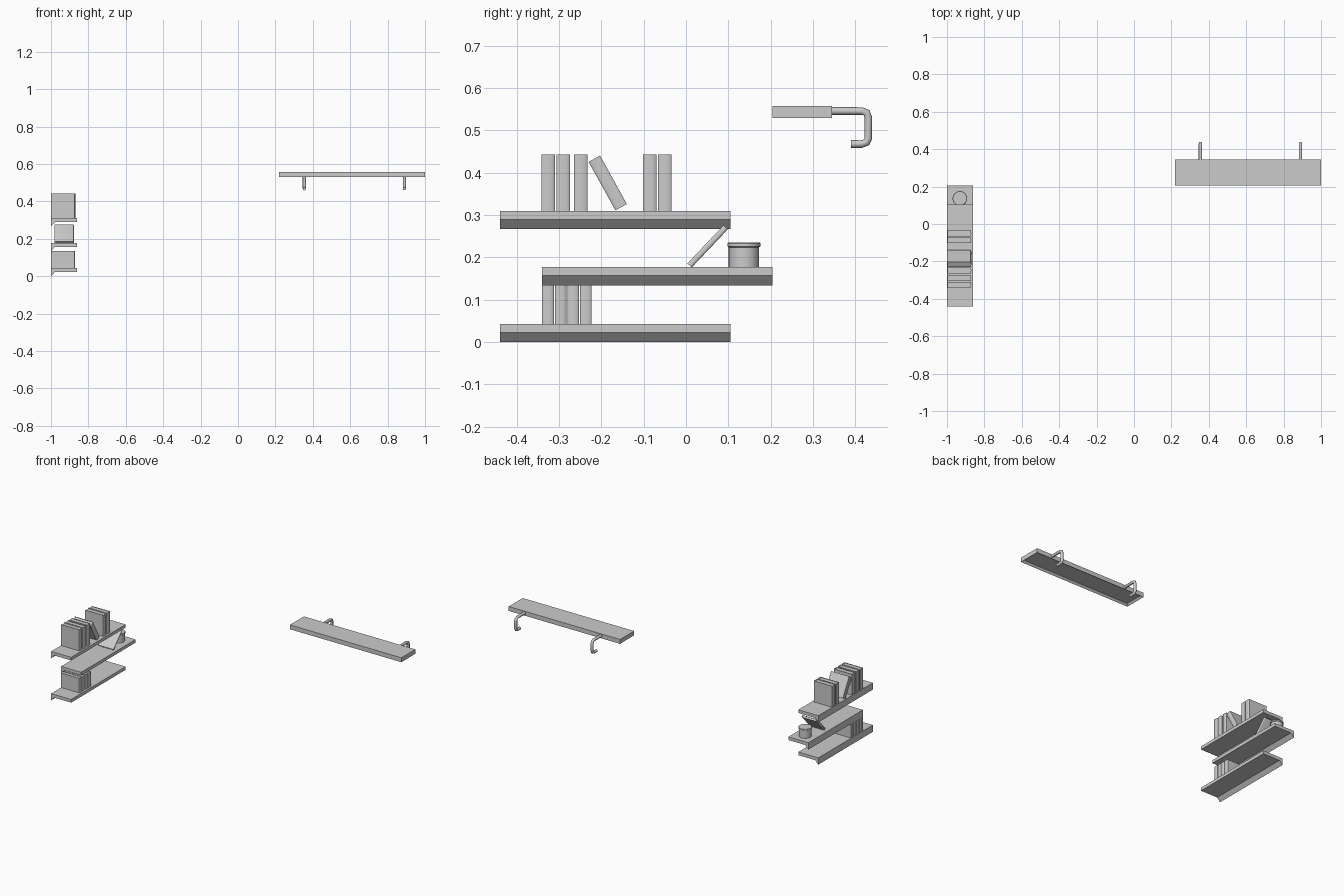
import bpy, bmesh, math
from mathutils import Matrix, Vector

if "Cube" in bpy.data.objects:
    bpy.data.objects.remove(bpy.data.objects["Cube"])


def make(name, bm, smooth=False):
    bmesh.ops.recalc_face_normals(bm, faces=bm.faces)
    me = bpy.data.meshes.new(name)
    bm.to_mesh(me)
    bm.free()
    ob = bpy.data.objects.new(name, me)
    bpy.context.collection.objects.link(ob)
    if smooth:
        bpy.context.view_layer.objects.active = ob
        ob.select_set(True)
        bpy.ops.object.shade_smooth_by_angle(angle=math.radians(40))
        ob.select_set(False)
    return ob


def prism(bm, pts, vec):
    """Extrude a closed polygon along vec."""
    face = bm.faces.new([bm.verts.new(p) for p in pts])
    ext = bmesh.ops.extrude_face_region(bm, geom=[face])
    new = [v for v in ext["geom"] if isinstance(v, bmesh.types.BMVert)]
    bmesh.ops.translate(bm, verts=new, vec=vec)


def box(bm, lo, hi):
    lo, hi = Vector(lo), Vector(hi)
    m = Matrix.Translation((lo + hi) / 2) @ Matrix.Diagonal((*(hi - lo), 1))
    bmesh.ops.create_cube(bm, size=1, matrix=m)


# Picture ledges: plank with a sloped wall cleat beneath
def ledge(name, y0, z0):
    bm = bmesh.new()
    profile = [(-1, 0), (-0.978, 0.023), (-0.86, 0.023), (-0.86, 0.043), (-1, 0.043)]
    prism(bm, [(x, y0, z0 + z) for x, z in profile], (0, 0.545, 0))
    make(name, bm)


ledge("lower_shelf", -0.44, 0.0)
ledge("middle_shelf", -0.34, 0.134)
ledge("upper_shelf", -0.44, 0.267)


# Books: wrapped cover with a rounded spine, pages set slightly inside
def book(name, x0, x1, y, z, thick, height, tilt=0):
    bm = bmesh.new()
    d, t, h, c = (x1 - x0) / 2, thick / 2, height / 2, 0.003
    spine = [(d - 0.004 + 0.004 * math.cos(a), t * math.sin(a))
             for a in (math.radians(k) for k in range(-90, 91, 30))]
    inner = [(d - 0.006, t - c), (-d, t - c), (-d, c - t), (d - 0.006, c - t)]
    outline = [(-d, -t)] + spine + [(-d, t), inner[1], inner[0], inner[3], inner[2]]
    prism(bm, [(px, py, -h) for px, py in outline], (0, 0, height))
    box(bm, (-d + 0.003, c - t, -h + 0.002), (d - 0.006, t - c, h - 0.002))
    m = Matrix.Translation(((x0 + x1) / 2, y, z)) @ Matrix.Rotation(tilt, 4, 'X')
    bmesh.ops.transform(bm, matrix=m, verts=bm.verts)
    make(name, bm, True)


for i, y in enumerate((-0.326, -0.290, -0.249, -0.086, -0.050)):
    book(f"upper_book_{i + 1}", -1, -0.87, y, 0.3765, 0.032, 0.133)
book("upper_leaning_book", -1, -0.87, -0.185, 0.376, 0.031, 0.131, math.radians(29))
for i in range(4):
    book(f"lower_book_{i + 1}", -1, -0.871, -0.326 + 0.0297 * i, 0.089, 0.0275, 0.092)
book("middle_leaning_book", -0.98, -0.877, 0.051, 0.226, 0.014, 0.124, math.radians(-43.5))

# Jar with a wider lid band, lathed
bm = bmesh.new()
jar = [(0, 0.177), (0.036, 0.177), (0.036, 0.224), (0.039, 0.226),
       (0.039, 0.233), (0.037, 0.235), (0, 0.235)]
vs = [bm.verts.new((-0.931 + r, 0.137, z)) for r, z in jar]
es = [bm.edges.new(p) for p in zip(vs, vs[1:])]
bmesh.ops.spin(bm, geom=vs + es, cent=(-0.931, 0.137, 0), axis=(0, 0, 1),
               angle=math.tau, steps=32)
bmesh.ops.remove_doubles(bm, verts=bm.verts, dist=1e-5)
make("jar", bm, True)

# Long hanging board with a recessed underside
bm = bmesh.new()
box(bm, (0.22, 0.205, 0.53), (1.0, 0.345, 0.558))
bm.normal_update()
under = [f for f in bm.faces if f.normal.z < -0.9]
bmesh.ops.inset_region(bm, faces=under, thickness=0.016)
bmesh.ops.translate(bm, verts=under[0].verts, vec=(0, 0, 0.012))
make("hanging_board", bm)


# Bent tube hooks behind the board
for n, x in enumerate((0.355, 0.89)):
    path = [(0.335, 0.546), (0.415, 0.546), (0.427, 0.542), (0.431, 0.53),
            (0.431, 0.482), (0.427, 0.472), (0.415, 0.468), (0.39, 0.468)]
    cu = bpy.data.curves.new("hook_path", 'CURVE')
    cu.dimensions = '3D'
    cu.bevel_depth = 0.009
    cu.bevel_resolution = 2
    cu.use_fill_caps = True
    sp = cu.splines.new('POLY')
    sp.points.add(len(path) - 1)
    for p, (y, z) in zip(sp.points, path):
        p.co = (x, y, z, 1)
    ob = bpy.data.objects.new(f"hook_{n + 1}", cu)
    bpy.context.collection.objects.link(ob)
